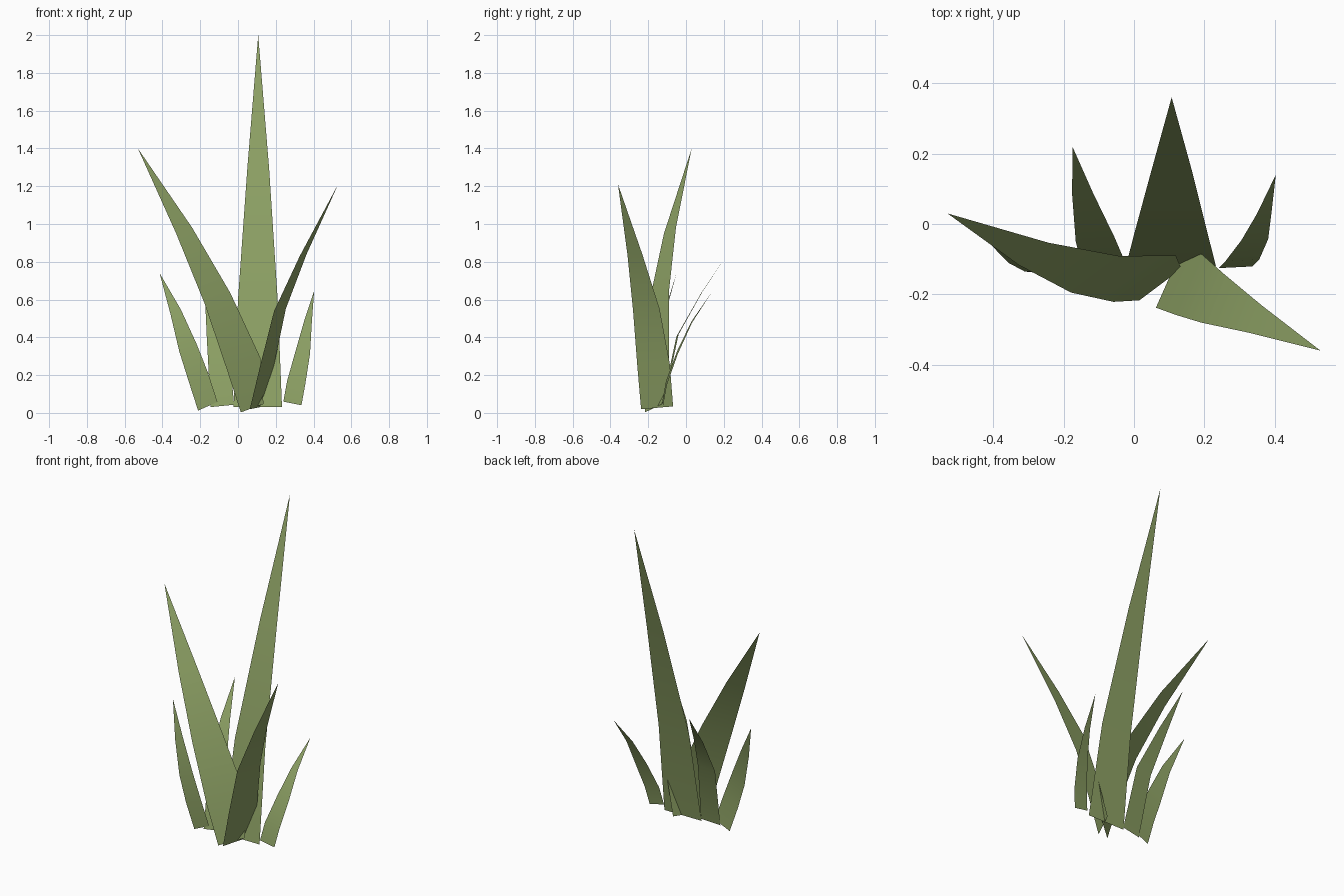
import bpy
from mathutils import Vector

green = bpy.data.materials.new("leaf_green")
green.diffuse_color = (0.27, 0.36, 0.13, 1)


def blade(name, across, stations, tip):
    """Single-sided leaf: stations are centre x, y, z and half width."""
    across = Vector(across).normalized()
    verts, faces = [], []
    for x, y, z, half in stations:
        centre = Vector((x, y, z))
        verts += [centre - across * half, centre + across * half]
    n = len(stations)
    for i in range(n - 1):
        a = 2 * i
        faces.append((a, a + 1, a + 3, a + 2))
    verts.append(Vector(tip))
    faces.append((2 * n - 2, 2 * n - 1, 2 * n))
    mesh = bpy.data.meshes.new(name)
    mesh.from_pydata(verts, [], faces)
    mesh.materials.append(green)
    mesh.shade_smooth()
    obj = bpy.data.objects.new(name, mesh)
    bpy.context.collection.objects.link(obj)


# Tall centre leaf
blade("tall_leaf", (1, 0, 0),
      [(.105, -.12, .03, .128), (.105, -.03, .60, .105), (.107, .15, 1.29, .058)],
      (.107, .36, 2.0))

# Large leaf leaning left
blade("left_leaf", (.76, .57, .28),
      [(.075, -.172, .025, .078), (.03, -.155, .26, .115),
       (-.11, -.143, .61, .09), (-.285, -.085, .965, .055)],
      (-.53, .03, 1.4))

# Large leaf leaning right, seen nearly edge-on from the front
blade("right_leaf", (-.4, -.9, -.08),
      [(.10, -.153, .027, .093), (.155, -.172, .255, .094),
       (.222, -.21, .545, .077), (.345, -.27, .835, .043)],
      (.53, -.36, 1.21))

# Three small outer leaves
blade("small_left_leaf", (.9, 0, .4),
      [(-.16, -.13, .035, .056), (-.21, -.14, .19, .056),
       (-.265, -.135, .345, .05), (-.33, -.11, .535, .03)],
      (-.415, -.05, .74))
blade("small_back_leaf", (1, .1, .1),
      [(-.083, -.125, .037, .063), (-.11, -.045, .41, .056), (-.146, .085, .64, .03)],
      (-.175, .22, .84))
blade("small_right_leaf", (1, .05, -.2),
      [(.288, -.123, .05, .049), (.308, -.103, .16, .049),
       (.343, -.045, .32, .039), (.37, .03, .48, .021)],
      (.403, .14, .645))
